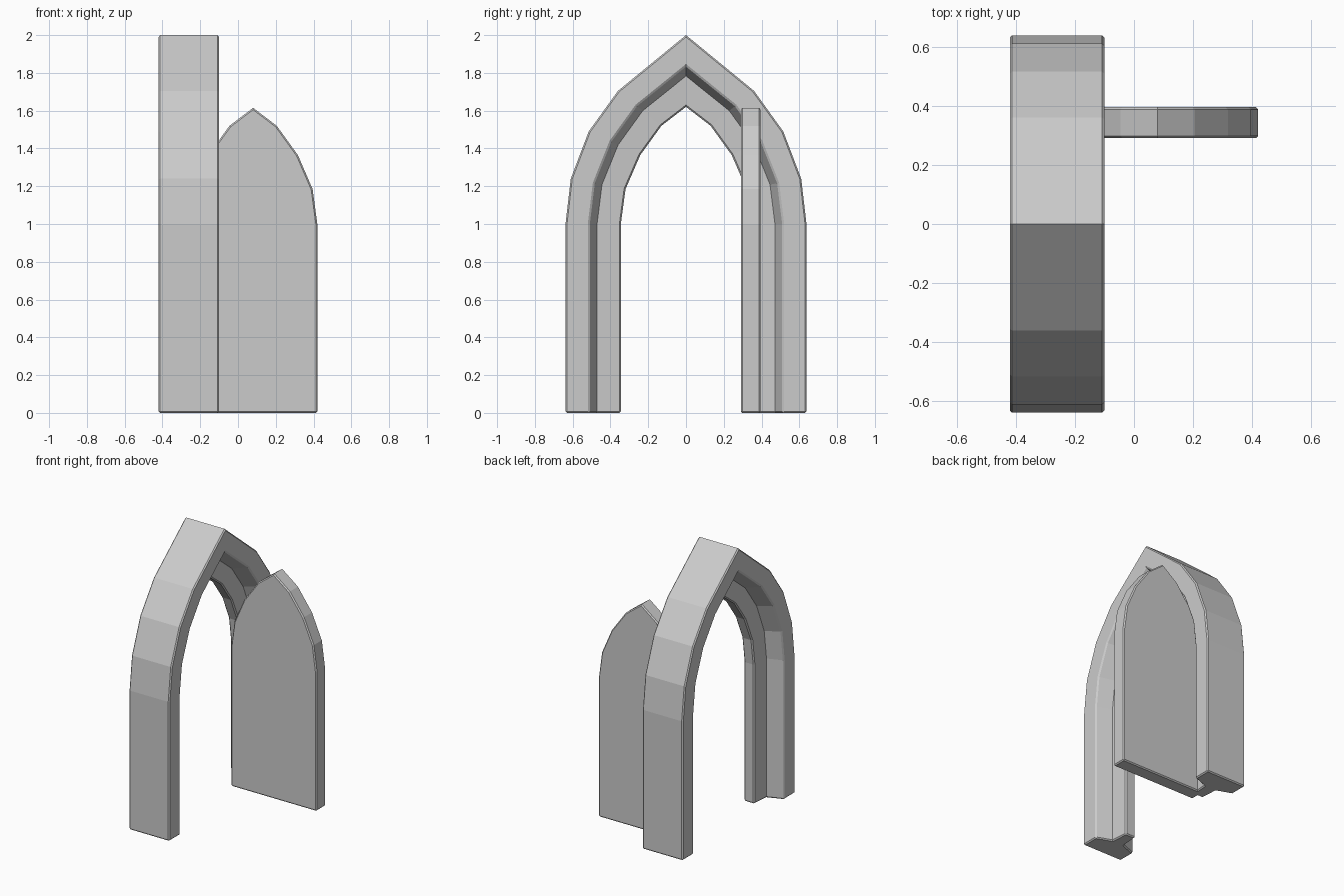
import bpy, bmesh

if "Cube" in bpy.data.objects:
    bpy.data.objects.remove(bpy.data.objects["Cube"])

# Half outlines of the pointed arch: (distance from centre line, height)
OUTER = [(0.638, 0), (0.638, 1.0), (0.61, 1.24), (0.515, 1.49), (0.36, 1.705), (0, 2.0)]
INNER = [(0.345, 0), (0.345, 1.0), (0.32, 1.185), (0.242, 1.365), (0.13, 1.52), (0, 1.62)]


def mirrored(half):
    """Full outline from a half outline ending on the centre line."""
    return half + [(-a, z) for a, z in reversed(half[:-1])]


def finish(bm, name, axis, centre):
    """Soften convex edges (not the apex ridge) and make the object."""
    bmesh.ops.recalc_face_normals(bm, faces=bm.faces)
    edges = [e for e in bm.edges
             if e.calc_face_angle_signed(0) > 0.75
             and not all(abs(v.co[axis] - centre) < 1e-4 for v in e.verts)]
    bmesh.ops.bevel(bm, geom=edges, offset=0.008, segments=1,
                    affect='EDGES', clamp_overlap=True)
    me = bpy.data.meshes.new(name)
    bm.to_mesh(me)
    bm.free()
    ob = bpy.data.objects.new(name, me)
    bpy.context.collection.objects.link(ob)
    return ob


# Arch frame: T-shaped section (blend from outer to inner outline, x) swept along the arch
SECTION = [(0, -0.42), (0, -0.10), (0.43, -0.10), (0.57, -0.21),
           (1, -0.22), (1, -0.30), (0.57, -0.31), (0.43, -0.42)]
bm = bmesh.new()
rings = []
for (yo, zo), (yi, zi) in zip(mirrored(OUTER), mirrored(INNER)):
    rings.append([bm.verts.new((x, yo + (yi - yo) * t, zo + (zi - zo) * t))
                  for t, x in SECTION])
n = len(SECTION)
for a, b in zip(rings, rings[1:]):
    for i in range(n):
        j = (i + 1) % n
        bm.faces.new((a[i], a[j], b[j], b[i]))
bm.faces.new(rings[0])
bm.faces.new(rings[-1])
finish(bm, "arch_frame", 1, 0.0)

# Open door leaf: pointed panel hinged on the frame's middle rib
DOOR_X, DOOR_Y = 0.08, (0.29, 0.395)
half = [(max(a - 0.005, 0), z - (0.005 if z > 1.6 else 0)) for a, z in INNER]
bm = bmesh.new()
front, back = [[bm.verts.new((DOOR_X + a, y, z)) for a, z in mirrored(half)]
               for y in DOOR_Y]
bm.faces.new(front)
bm.faces.new(back)
for i in range(len(front)):
    j = (i + 1) % len(front)
    bm.faces.new((front[i], front[j], back[j], back[i]))
finish(bm, "door_leaf", 0, DOOR_X)
